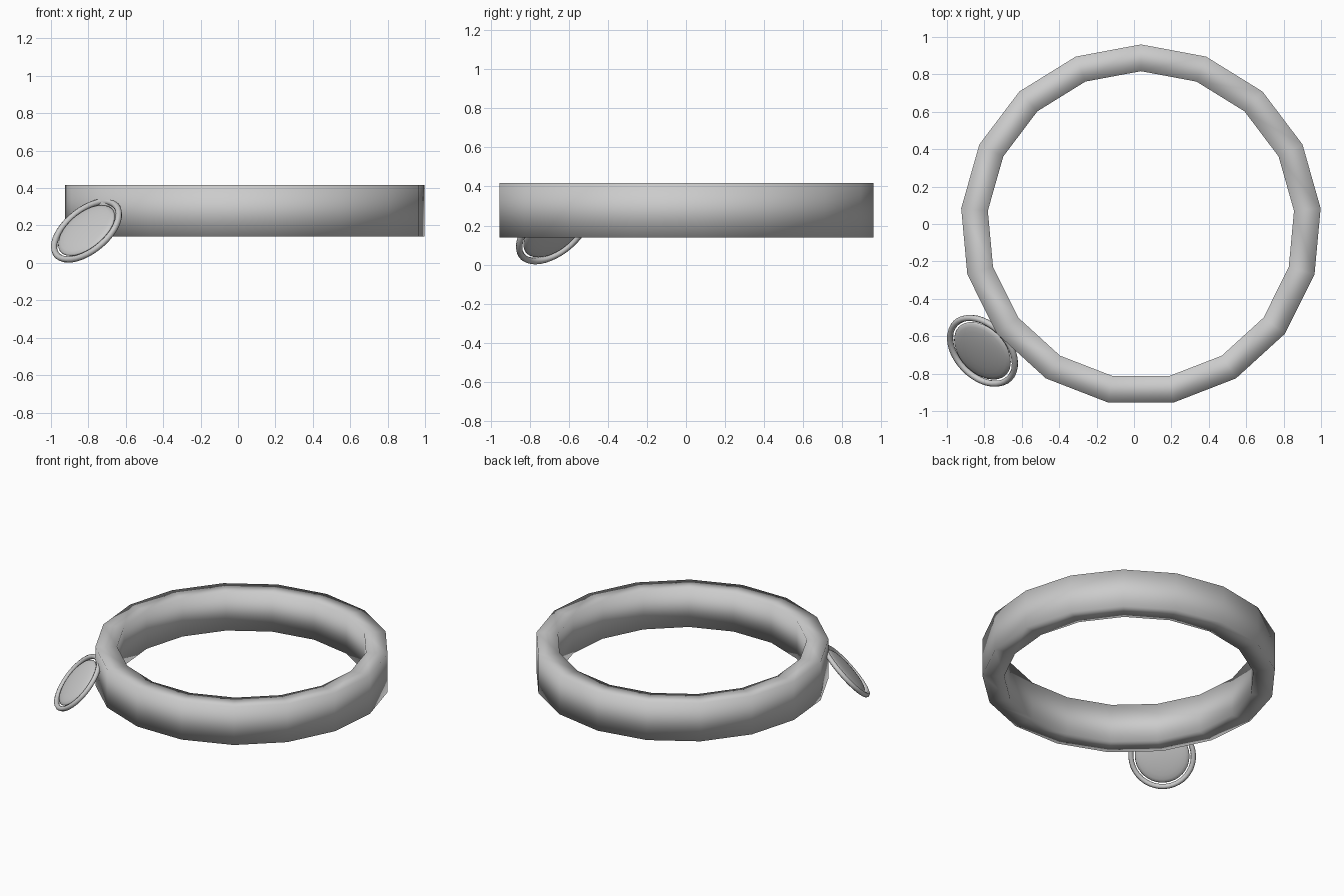
import bpy, bmesh, math
from mathutils import Vector

if "Cube" in bpy.data.objects:
    bpy.data.objects.remove(bpy.data.objects["Cube"])


def finish(bm, name):
    bmesh.ops.recalc_face_normals(bm, faces=bm.faces)
    for f in bm.faces:
        f.smooth = True
    mesh = bpy.data.meshes.new(name)
    bm.to_mesh(mesh)
    bm.free()
    ob = bpy.data.objects.new(name, mesh)
    bpy.context.collection.objects.link(ob)
    return ob


def revolve(name, profile, sides, closed, start=0.0):
    """Spin an (r, z) profile about z; closed profiles make a ring."""
    bm = bmesh.new()
    rows = []
    for i in range(sides):
        a = start + 2 * math.pi * i / sides
        rows.append([bm.verts.new((r * math.cos(a), r * math.sin(a), z)) for r, z in profile])
    n = len(profile)
    for i in range(sides):
        p, q = rows[i], rows[(i + 1) % sides]
        for j in range(n if closed else n - 1):
            k = (j + 1) % n
            bm.faces.new((p[j], q[j], q[k], p[k]))
    bmesh.ops.remove_doubles(bm, verts=bm.verts, dist=1e-5)
    return finish(bm, name)


# Collar band: 17-sided, square section, softly shaded throughout
band = revolve("collar_band", [(0.965, 0.14), (0.965, 0.417), (0.822, 0.417), (0.822, 0.14)],
               17, True, math.pi / 2)
band.location = (0.037, -0.005, 0)

# Tag: thin rim around a shallow lens, leaning against the band
tilt = Vector((-0.54, -0.52, 0.66)).to_track_quat('Z', 'Y')
centre = Vector((-0.81, -0.678, 0.173))
tube = 0.017
rim = revolve("tag_rim", [(0.206 + tube * math.cos(t * math.pi / 4), tube * math.sin(t * math.pi / 4))
                          for t in range(8)], 40, True)
arc = [math.pi * (t / 12 - 0.5) for t in range(13)]
disc = revolve("tag_disc", [(0.18 * math.cos(a), 0.028 * math.sin(a)) for a in arc], 40, False)
for part in (rim, disc):
    part.rotation_mode = 'QUATERNION'
    part.rotation_quaternion = tilt
    part.location = centre
